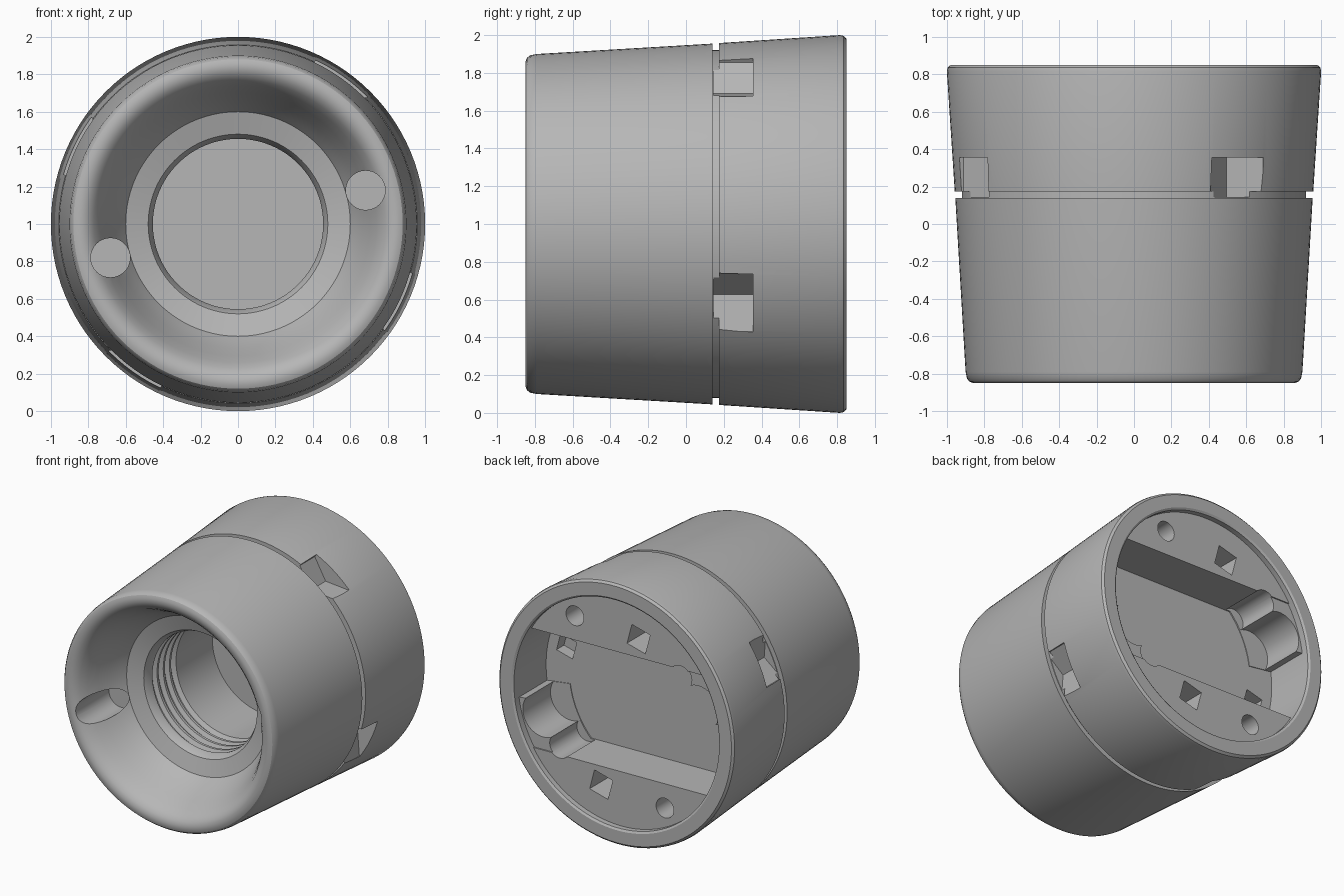
import bpy, bmesh, math

if "Cube" in bpy.data.objects:
    bpy.data.objects.remove(bpy.data.objects["Cube"])

SEG = 112
grey = bpy.data.materials.new("plain grey")
grey.diffuse_color = (0.47, 0.47, 0.47, 1)
grey.use_nodes = True
grey.node_tree.nodes["Principled BSDF"].inputs["Base Color"].default_value = grey.diffuse_color


def make_object(name, bm):
    bmesh.ops.recalc_face_normals(bm, faces=bm.faces)
    mesh = bpy.data.meshes.new(name)
    bm.to_mesh(mesh)
    bm.free()
    mesh.materials.append(grey)
    obj = bpy.data.objects.new(name, mesh)
    bpy.context.collection.objects.link(obj)
    return obj


def polar(r, deg, t=0.0):
    """Point in the x/z plane, at radius r and sideways offset t."""
    a = math.radians(deg)
    return (r * math.cos(a) - t * math.sin(a), r * math.sin(a) + t * math.cos(a))


def lathe(name, profile):
    """Spin (radius, y) points about the y axis; both ends lie on the axis."""
    bm = bmesh.new()
    rings = []
    for r, y in profile:
        if r == 0:
            rings.append([bm.verts.new((0, y, 1))] * SEG)
        else:
            pts = [polar(r, 360 * i / SEG) for i in range(SEG)]
            rings.append([bm.verts.new((x, y, 1 + z)) for x, z in pts])
    for a, b in zip(rings, rings[1:]):
        for i in range(SEG):
            j = (i + 1) % SEG
            quad = list(dict.fromkeys((a[i], a[j], b[j], b[i])))
            bm.faces.new(quad)
    return make_object(name, bm)


def prism(name, pts, y0, y1):
    """Extrude an x/z outline along y."""
    bm = bmesh.new()
    lo = [bm.verts.new((x, y0, 1 + z)) for x, z in pts]
    hi = [bm.verts.new((x, y1, 1 + z)) for x, z in pts]
    bm.faces.new(lo)
    bm.faces.new(hi[::-1])
    for i in range(len(pts)):
        j = (i + 1) % len(pts)
        bm.faces.new((lo[i], lo[j], hi[j], hi[i]))
    return make_object(name, bm)


def circle(r, deg, radius, n=32):
    cx, cz = polar(r, deg)
    return [(cx + radius * math.cos(2 * math.pi * i / n),
             cz + radius * math.sin(2 * math.pi * i / n)) for i in range(n)]


def arc(r, a0, a1, n=28):
    return [polar(r, a0 + (a1 - a0) * i / n) for i in range(n + 1)]


def square(r, deg, h):
    return [polar(r + dr, deg, t) for dr, t in ((-h, -h), (h, -h), (h, h), (-h, h))]


def combine(target, tool, operation):
    mod = target.modifiers.new("join", 'BOOLEAN')
    mod.operation, mod.solver, mod.object = operation, 'EXACT', tool
    bpy.context.view_layer.objects.active = target
    bpy.ops.object.modifier_apply(modifier=mod.name)
    bpy.data.objects.remove(tool, do_unlink=True)


# Threaded bore, from its closed end forward
profile = [(0, 0.34), (0.455, 0.34), (0.455, -0.10)]
for i in range(4):
    y = -0.12 - i * 0.075
    profile += [(0.485, y), (0.485, y - 0.025), (0.455, y - 0.04), (0.455, y - 0.06)]
# Front funnel, rounded front rim and tapered outside with groove
profile += [(0.48, -0.455), (0.60, -0.49), (0.625, -0.53), (0.665, -0.60), (0.705, -0.69),
            (0.74, -0.76), (0.77, -0.81), (0.80, -0.838), (0.83, -0.85),
            (0.86, -0.85), (0.88, -0.842), (0.893, -0.825), (0.90, -0.79),
            (0.955, 0.14), (0.92, 0.14), (0.92, 0.175), (0.958, 0.175),
            (1.0, 0.815), (0.996, 0.835), (0.98, 0.85), (0.885, 0.85),
            (0.87, 0.84), (0.87, 0.45), (0, 0.45)]
housing = lathe("housing", profile)

for turn in (0, 180):
    # Raised mounting block with a side arm inside the back cavity
    combine(housing, prism("block", arc(0.91, 29 + turn, 149 + turn), 0.39, 0.80), 'UNION')
    arm = arc(0.91, 120 + turn, 172 + turn) + arc(0.67, 172 + turn, 120 + turn)
    combine(housing, prism("arm", arm, 0.38, 0.79), 'UNION')
    # Scoops in the arm, screw hole and square clip holes
    combine(housing, prism("scoop", circle(0.69, 163 + turn, 0.17), 0.455, 0.9), 'DIFFERENCE')
    combine(housing, prism("small_scoop", circle(0.65, 142 + turn, 0.09), 0.46, 0.9), 'DIFFERENCE')
    combine(housing, prism("screw_hole", circle(0.74, 59 + turn, 0.075), 0.5, 0.9), 'DIFFERENCE')
    combine(housing, prism("clip_hole", square(0.62, 104.8 + turn, 0.08), 0.5, 0.9), 'DIFFERENCE')
    combine(housing, prism("clip_hole", square(0.72, 14.8 + turn, 0.07), 0.36, 0.6), 'DIFFERENCE')
    # Round pocket in the front funnel wall
    combine(housing, prism("pin_pocket", circle(0.705, 14.8 + turn, 0.105), -0.9, -0.44), 'DIFFERENCE')
    # Wedge-shaped clip windows through the outside
    for deg in (54.5, -26):
        wedge = [polar(r, deg + turn, t) for r, t in
                 ((1.1, -0.17), (0.95, -0.17), (0.85, 0.0), (0.93, 0.17), (1.1, 0.17))]
        combine(housing, prism("window", wedge, 0.145, 0.355), 'DIFFERENCE')

bpy.ops.object.select_all(action='DESELECT')
housing.select_set(True)
bpy.context.view_layer.objects.active = housing
bpy.ops.object.shade_smooth_by_angle(angle=math.radians(28))
